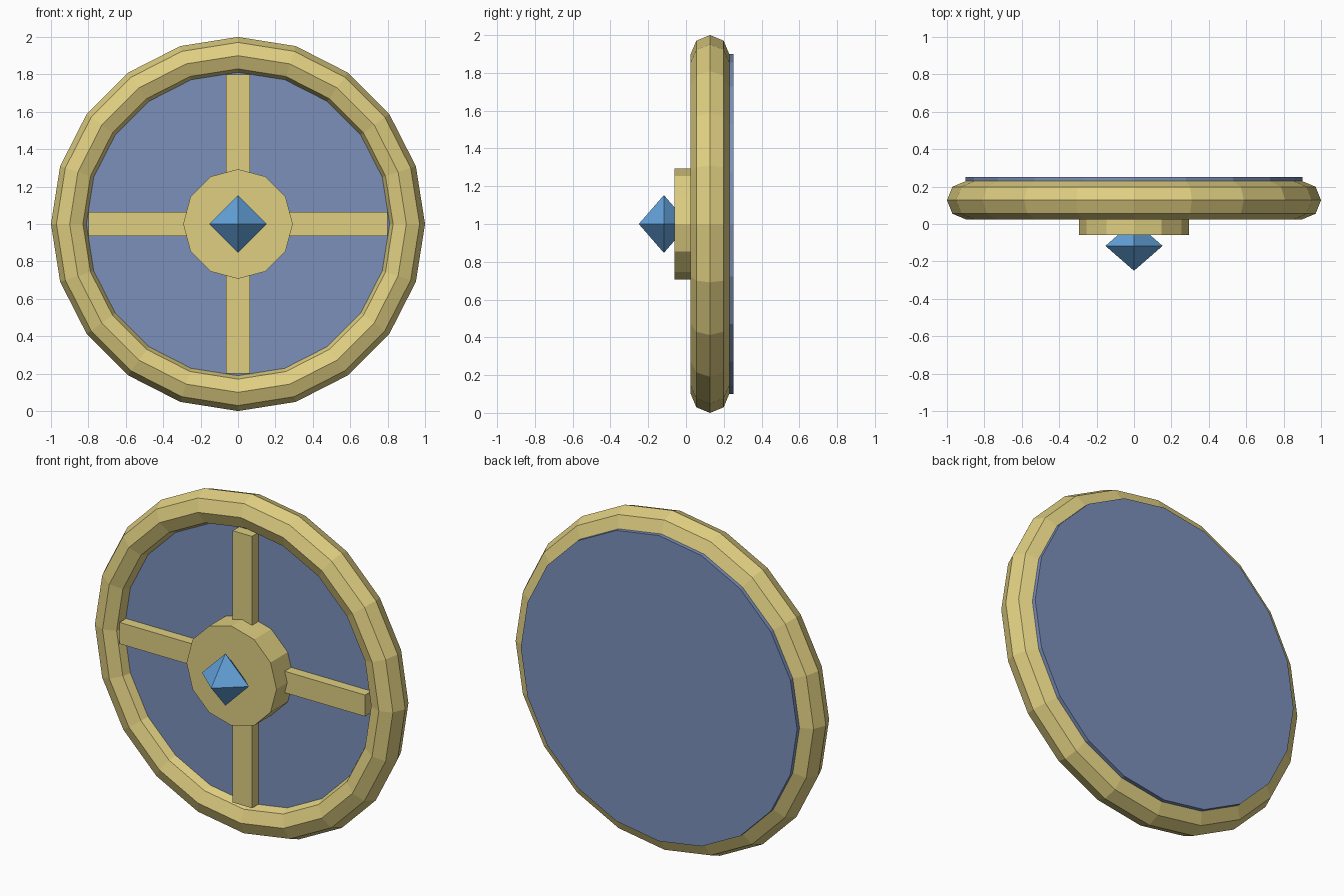
import bpy, bmesh, math
from mathutils import Matrix, Vector

if "Cube" in bpy.data.objects:
    bpy.data.objects.remove(bpy.data.objects["Cube"])


def material(name, rgb):
    m = bpy.data.materials.new(name)
    m.diffuse_color = (*rgb, 1.0)
    m.use_nodes = True
    m.node_tree.nodes["Principled BSDF"].inputs["Base Color"].default_value = m.diffuse_color
    return m


GOLD = material("pale gold", (0.74, 0.62, 0.22))
BLUE = material("slate blue", (0.20, 0.28, 0.50))
GEM = material("sky blue", (0.125, 0.36, 0.70))
CENTRE_Z = 1.0


def finish(name, bm, mat):
    bmesh.ops.recalc_face_normals(bm, faces=bm.faces[:])
    me = bpy.data.meshes.new(name)
    bm.to_mesh(me)
    bm.free()
    me.materials.append(mat)
    ob = bpy.data.objects.new(name, me)
    bpy.context.collection.objects.link(ob)
    return ob


def lathe(name, profile, sides, mat, closed=False):
    """Spin (radius, y) points around the y axis; radius 0 makes a tip."""
    bm = bmesh.new()
    rings = []
    for r, y in profile:
        if r == 0:
            rings.append([bm.verts.new((0, y, CENTRE_Z))] * sides)
        else:
            rings.append([bm.verts.new((r * math.sin(a), y, CENTRE_Z + r * math.cos(a)))
                          for a in (2 * math.pi * i / sides for i in range(sides))])
    pairs = list(zip(rings, rings[1:]))
    if closed:
        pairs.append((rings[-1], rings[0]))
    for a, b in pairs:
        for i in range(sides):
            j = (i + 1) % sides
            corners = list(dict.fromkeys((a[i], a[j], b[j], b[i])))
            bm.faces.new(corners)
    if not closed:
        for ring, (r, _) in ((rings[0], profile[0]), (rings[-1], profile[-1])):
            if r > 0:
                bm.faces.new(ring)
    return finish(name, bm, mat)


def box(name, lo, hi, mat):
    lo, hi = Vector(lo), Vector(hi)
    bm = bmesh.new()
    bmesh.ops.create_cube(bm, size=1, matrix=Matrix.Translation((lo + hi) / 2)
                          @ Matrix.Diagonal((*(hi - lo), 1)))
    return finish(name, bm, mat)


# Rim: octagonal ring section
section = [(0.9 + 0.1 * math.cos(k * math.pi / 4), 0.127 + 0.102 * math.sin(k * math.pi / 4))
           for k in range(8)]
lathe("rim", section, 20, GOLD, closed=True)

# Backing disc
lathe("backing_disc", [(0.9, 0.1), (0.9, 0.252)], 20, BLUE)

# Crossed bars
h = 0.063
box("horizontal_bar", (-0.8, 0.04, 1 - h), (0.8, 0.16, 1 + h), GOLD)
box("vertical_bar", (-h, 0.04, 0.2), (h, 0.16, 1.8), GOLD)

# Central hub and gem
lathe("hub", [(0.293, -0.06), (0.293, 0.14)], 12, GOLD)
lathe("gem", [(0, -0.25), (0.153, -0.117), (0, 0.016)], 4, GEM)
